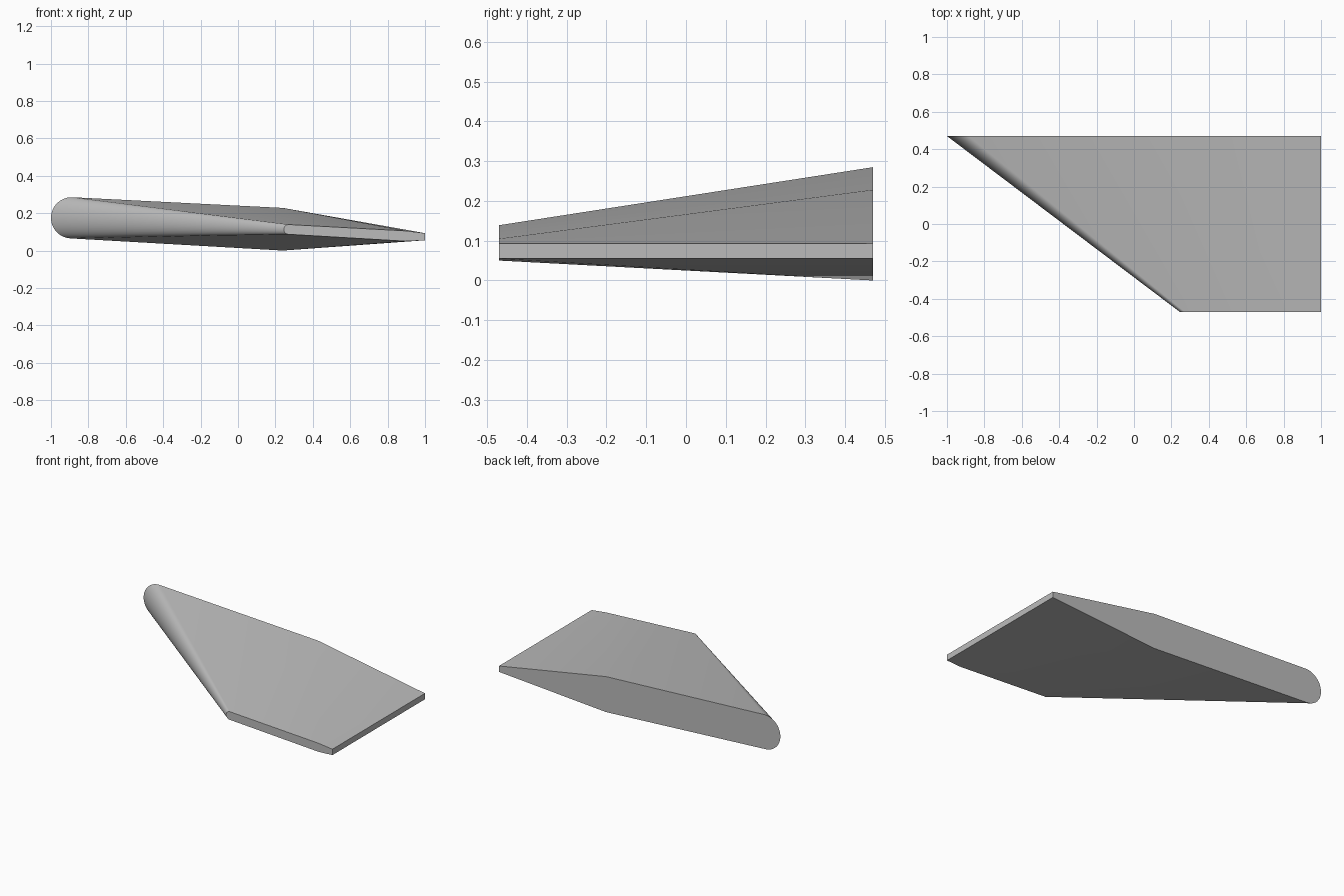
import bpy
import bmesh
from math import cos, sin, radians

cube = bpy.data.objects.get("Cube")
if cube:
    bpy.data.objects.remove(cube, do_unlink=True)

# Single flat grey
grey = bpy.data.materials.new("light_grey")
grey.use_nodes = True
colour = (0.5, 0.5, 0.5, 1)
grey.diffuse_color = colour
grey.node_tree.nodes["Principled BSDF"].inputs["Base Color"].default_value = colour

STEPS = 24
TRAILING = [(1.0, 0.093), (1.0, 0.055)]


def section(bm, y, nose_x, nose_z, radius, crest_x, crest_top, crest_low):
    """Closed aerofoil outline: round nose, low crest, blunt trailing edge, top crest."""
    arc = [radians(87 + 180 * i / STEPS) for i in range(STEPS + 1)]
    outline = [(nose_x + radius * cos(a), nose_z + radius * sin(a)) for a in arc]
    outline += [(crest_x, crest_low)] + TRAILING[::-1] + [(crest_x, crest_top)]
    return [bm.verts.new((x, y, z)) for x, z in outline]


# Tapered fin lofted from the thick root to the thin tip
bm = bmesh.new()
root = section(bm, 0.47, -0.89, 0.175, 0.11, 0.24, 0.228, 0.0)
tip = section(bm, -0.47, 0.271, 0.113, 0.026, 0.9, 0.105, 0.05)
count = len(root)
for i in range(count):
    j = (i + 1) % count
    bm.faces.new((root[i], root[j], tip[j], tip[i]))
bm.faces.new(root)
bm.faces.new(tip)
bmesh.ops.recalc_face_normals(bm, faces=bm.faces[:])

mesh = bpy.data.meshes.new("swept_fin")
bm.to_mesh(mesh)
bm.free()
mesh.materials.append(grey)
fin = bpy.data.objects.new("swept_fin", mesh)
bpy.context.collection.objects.link(fin)

# Smooth nose and crests, crisp end caps and trailing edge
bpy.ops.object.select_all(action="DESELECT")
fin.select_set(True)
bpy.context.view_layer.objects.active = fin
bpy.ops.object.shade_smooth_by_angle(angle=radians(30))
